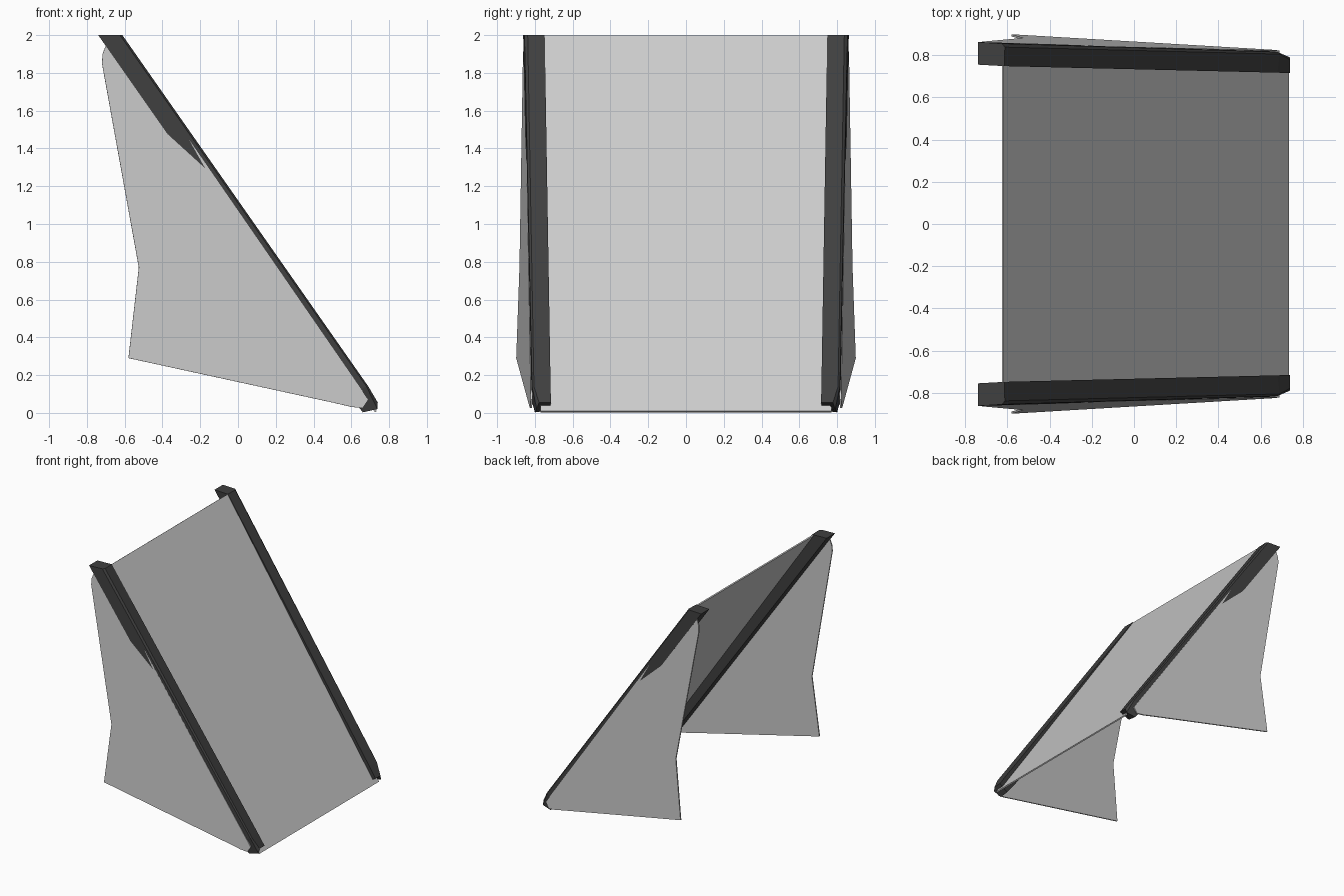
import bpy, bmesh
from mathutils import Vector

if "Cube" in bpy.data.objects:
    bpy.data.objects.remove(bpy.data.objects["Cube"])

dark = bpy.data.materials.new("dark_trim")
dark.diffuse_color = (0.05, 0.05, 0.05, 1)
dark.use_nodes = True
dark.node_tree.nodes["Principled BSDF"].inputs["Base Color"].default_value = dark.diffuse_color


def make(name, verts, faces, mat=None, thickness=0, mirror=False):
    if mirror:
        verts = [(x, -y, z) for x, y, z in verts]
    mesh = bpy.data.meshes.new(name)
    mesh.from_pydata(verts, [], faces)
    bm = bmesh.new()
    bm.from_mesh(mesh)
    bmesh.ops.recalc_face_normals(bm, faces=bm.faces)
    bm.to_mesh(mesh)
    bm.free()
    obj = bpy.data.objects.new(name, mesh)
    bpy.context.collection.objects.link(obj)
    if mat:
        mesh.materials.append(mat)
    if thickness:
        mod = obj.modifiers.new("thickness", "SOLIDIFY")
        mod.thickness = thickness
        mod.offset = 0
    return obj


# Sloping front pane
make("windshield",
     [(-0.622, -0.81, 1.995), (-0.622, 0.81, 1.995),
      (0.73, 0.77, 0.006), (0.73, -0.77, 0.006)],
     [(0, 1, 2, 3)], thickness=0.01)

# Pillar cross-sections: inner front, chamfer front, outer front, outer back, inner back
sections = [
    [(-0.615, 0.748, 2.0), (-0.612, 0.838, 2.0), (-0.625, 0.855, 2.0),
     (-0.74, 0.862, 2.0), (-0.74, 0.755, 2.0)],
    [(0.68, 0.717, 0.145), (0.69, 0.805, 0.14), (0.68, 0.815, 0.14),
     (0.595, 0.825, 0.093), (0.595, 0.725, 0.093)],
    [(0.74, 0.715, 0.055), (0.74, 0.778, 0.055), (0.738, 0.79, 0.02),
     (0.66, 0.80, 0.003), (0.66, 0.725, 0.012)],
]
pillar_verts = [p for s in sections for p in s]
n = 5
pillar_faces = [tuple(range(n)), tuple(range(2 * n, 3 * n))]
for s in range(2):
    for i in range(n):
        j = (i + 1) % n
        pillar_faces.append((s * n + i, s * n + j, (s + 1) * n + j, (s + 1) * n + i))

# Side pane outline in x and z; the pane leans on a slightly tilted plane
outline = [(-0.62, 1.97), (-0.67, 1.97), (-0.70, 1.945), (-0.717, 1.90),
           (-0.72, 1.85), (-0.525, 0.77), (-0.58, 0.29), (0.5, 0.055),
           (0.60, 0.032), (0.66, 0.025), (0.69, 0.07)]
pane_verts = [(x, 0.85 - 0.0655 * x - 0.0283 * (z - 0.5), z) for x, z in outline]

# Left and right copies
for side, flip in (("right", True), ("left", False)):
    make(side + "_pillar", pillar_verts, pillar_faces, dark, mirror=flip)
    make(side + "_side_pane", pane_verts, [tuple(range(len(outline)))],
         thickness=0.01, mirror=flip)
